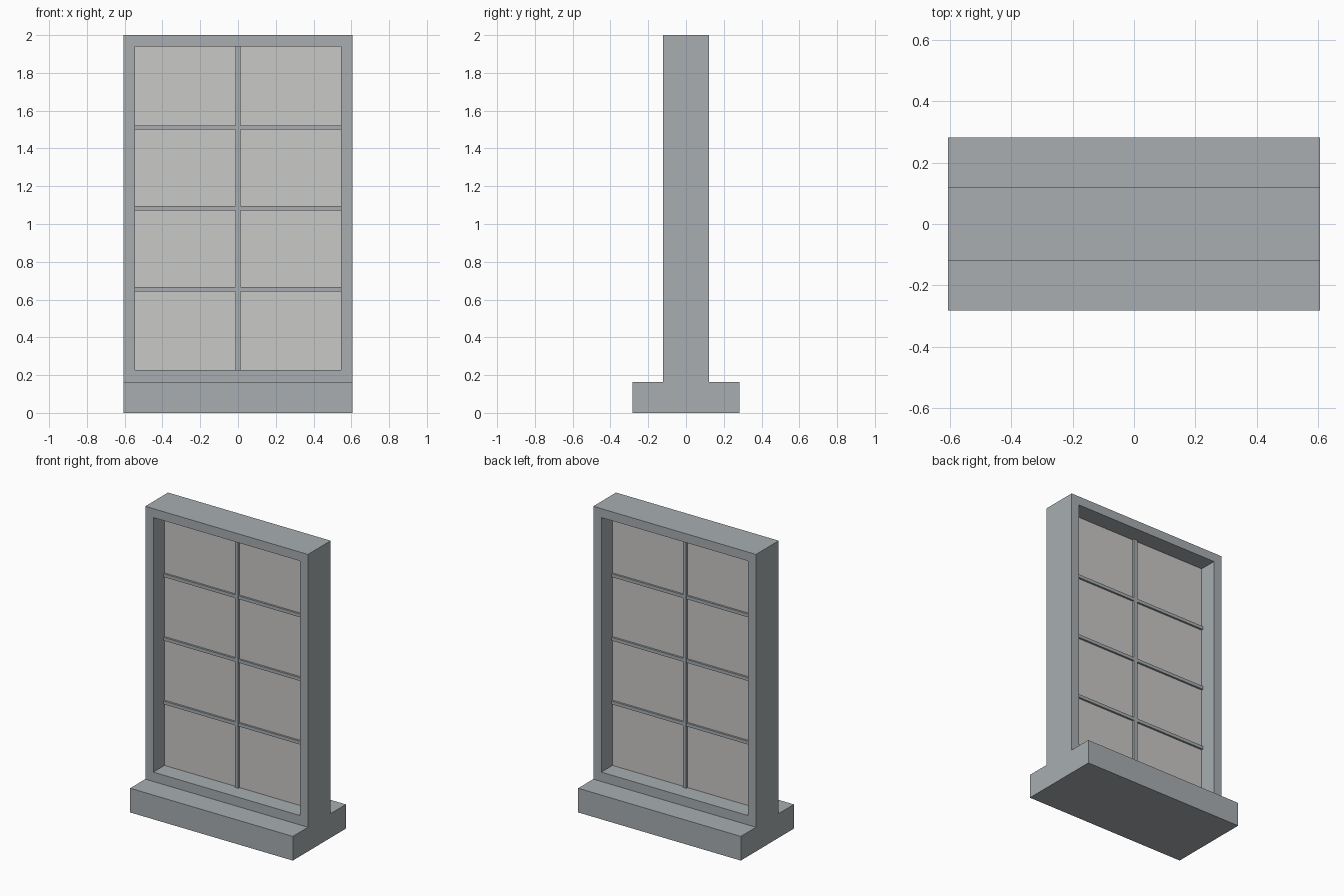
import bpy, bmesh
from mathutils import Vector

if "Cube" in bpy.data.objects:
    bpy.data.objects.remove(bpy.data.objects["Cube"])


def make_material(name, srgb):
    lin = [((c / 255 + 0.055) / 1.055) ** 2.4 for c in srgb]
    mat = bpy.data.materials.new(name)
    mat.diffuse_color = (*lin, 1.0)
    mat.use_nodes = True
    mat.node_tree.nodes["Principled BSDF"].inputs["Base Color"].default_value = mat.diffuse_color
    return mat


GREY = make_material("grey frame", (168, 174, 176))
PANE = make_material("pale glass", (201, 200, 198))


def add_object(name, bm, mat):
    bmesh.ops.recalc_face_normals(bm, faces=bm.faces)
    mesh = bpy.data.meshes.new(name)
    bm.to_mesh(mesh)
    bm.free()
    mesh.materials.append(mat)
    obj = bpy.data.objects.new(name, mesh)
    bpy.context.collection.objects.link(obj)
    return obj


def box(name, half_x, half_y, z0, z1, mat):
    """Box centred on x = 0 and y = 0."""
    bm = bmesh.new()
    bmesh.ops.create_cube(bm, size=2)
    for v in bm.verts:
        v.co = Vector((v.co.x * half_x, v.co.y * half_y,
                       z0 if v.co.z < 0 else z1))
    return add_object(name, bm, mat)


W, FRAME_Y = 0.606, 0.121           # outer half width, frame half depth
SILL_Y, SILL_TOP, TOP = 0.282, 0.163, 2.0
BORDER = 0.06
IN_W, IN_Z0, IN_Z1 = W - BORDER, SILL_TOP + BORDER + 0.003, TOP - BORDER

# Sill block
box("sill", W, SILL_Y, 0, SILL_TOP, GREY)

# Window surround: rectangular ring
bm = bmesh.new()


def rect(half_x, z0, z1, y):
    return [bm.verts.new((x, y, z)) for x, z in
            ((-half_x, z0), (half_x, z0), (half_x, z1), (-half_x, z1))]


loops = [rect(W, SILL_TOP, TOP, -FRAME_Y), rect(IN_W, IN_Z0, IN_Z1, -FRAME_Y),
         rect(IN_W, IN_Z0, IN_Z1, FRAME_Y), rect(W, SILL_TOP, TOP, FRAME_Y)]
for i in range(4):
    a, b = loops[i], loops[(i + 1) % 4]
    for j in range(4):
        k = (j + 1) % 4
        bm.faces.new((a[j], a[k], b[k], b[j]))
add_object("window_frame", bm, GREY)

# Glass sheet in the middle of the frame
box("glass", IN_W, 0.002, IN_Z0, IN_Z1, PANE)

# Glazing bars, showing on both sides of the glass
box("vertical_bar", 0.013, 0.016, IN_Z0, IN_Z1, GREY)
for i in range(1, 4):
    z = IN_Z0 + (IN_Z1 - IN_Z0) * i / 4
    box(f"horizontal_bar_{i}", IN_W, 0.015, z - 0.011, z + 0.011, GREY)
